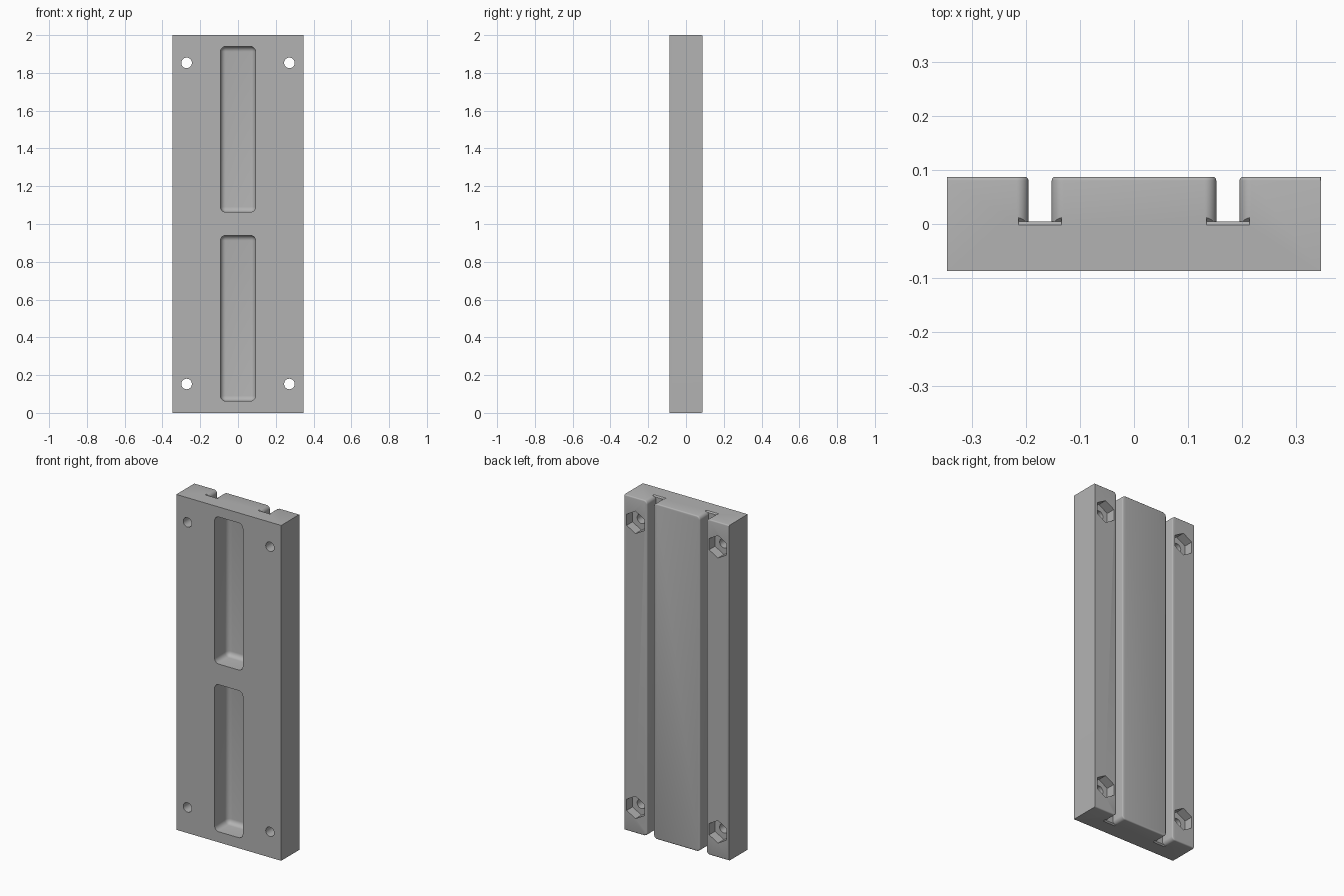
import bpy, bmesh, math
from mathutils import Matrix, Vector

if "Cube" in bpy.data.objects:
    bpy.data.objects.remove(bpy.data.objects["Cube"])

W, FRONT, BACK, H = 0.346, -0.0875, 0.0875, 2.0
FLOOR = 0.005            # groove floor depth
FILLET = 0.007           # small rounding on the back edges
HOLE_X, HOLE_Z = 0.272, (0.153, 1.853)

grey = bpy.data.materials.new("plain grey")
grey.use_nodes = True
grey.diffuse_color = (0.45, 0.45, 0.45, 1)
grey.node_tree.nodes["Principled BSDF"].inputs["Base Color"].default_value = (0.45, 0.45, 0.45, 1)


def make_object(name, bm, helper=True):
    bmesh.ops.recalc_face_normals(bm, faces=bm.faces[:])
    mesh = bpy.data.meshes.new(name)
    bm.to_mesh(mesh)
    bm.free()
    mesh.materials.append(grey)
    obj = bpy.data.objects.new(name, mesh)
    bpy.context.scene.collection.objects.link(obj)
    obj.hide_render = helper
    return obj


def box(bm, x0, x1, y0, y1, z0, z1):
    size = Matrix.Diagonal((x1 - x0, y1 - y0, z1 - z0, 1))
    place = Matrix.Translation(((x0 + x1) / 2, (y0 + y1) / 2, (z0 + z1) / 2))
    return bmesh.ops.create_cube(bm, size=1, matrix=place @ size)["verts"]


def prism(bm, outline, y0, y1):
    """Extrude an x-z outline from y0 to y1."""
    face = bm.faces.new([bm.verts.new((x, y0, z)) for x, z in outline])
    new = bmesh.ops.extrude_face_region(bm, geom=[face])["geom"]
    verts = [v for v in new if isinstance(v, bmesh.types.BMVert)]
    bmesh.ops.translate(bm, verts=verts, vec=(0, y1 - y0, 0))


def ring(cx, cz, radius, sides, turn=0.0):
    angles = [turn + math.tau * i / sides for i in range(sides)]
    return [(cx + radius * math.cos(a), cz + radius * math.sin(a)) for a in angles]


def groove_outline(cx, half=0.0215, flare=0.022, steps=8):
    """Long slot whose two ends flare outwards with a round."""
    arc = [math.pi / 2 * i / steps for i in range(steps + 1)]
    quarter = [(half + flare * (1 - math.cos(a)), H - flare + flare * math.sin(a)) for a in arc]
    quarter.append((half + flare, H + 0.05))
    right = [(x, H - z) for x, z in reversed(quarter)] + quarter
    return [(cx + x, z) for x, z in right] + [(cx - x, z) for x, z in reversed(right)]


# Plate body
bm = bmesh.new()
box(bm, -W, W, FRONT, BACK, 0, H)
plate = make_object("mounting_plate", bm, helper=False)
cutters = []

# Grooves on the back, with a small chamfer where the floor meets each end
bm = bmesh.new()
for side in (-1, 1):
    prism(bm, groove_outline(side * 0.174), FLOOR, BACK + 0.1)
cutters.append(make_object("groove_cutter", bm))
bm = bmesh.new()
for side in (-1, 1):
    for z in (0, H):
        leg = FILLET * math.sqrt(2)
        m = (Matrix.Translation((side * 0.174, FLOOR, z)) @ Matrix.Rotation(math.pi / 4, 4, "X")
             @ Matrix.Diagonal((0.08, leg, leg, 1)))
        bmesh.ops.create_cube(bm, size=1, matrix=m)
cutters.append(make_object("groove_end_cutter", bm))

# Rounded pockets on the front
bm = bmesh.new()
for z0 in (0.063, 1.063):
    box(bm, -0.093, 0.093, FRONT - 0.1, 0.038, z0, z0 + 0.877)
bmesh.ops.bevel(bm, geom=bm.edges[:], offset=0.028, segments=6, profile=0.5, affect="EDGES")
cutters.append(make_object("pocket_cutter", bm))

# Nut sockets and bolt holes
for name, radius, sides, turn, start in (("nut_cutter", 0.067, 6, math.pi / 6, 0.032),
                                         ("hole_cutter", 0.028, 32, 0, -0.2)):
    bm = bmesh.new()
    for x in (-HOLE_X, HOLE_X):
        for z in HOLE_Z:
            prism(bm, ring(x, z, radius, sides, turn), start, BACK + 0.1)
    cutters.append(make_object(name, bm))

for cutter in cutters:
    mod = plate.modifiers.new(cutter.name, "BOOLEAN")
    mod.operation, mod.solver, mod.object = "DIFFERENCE", "EXACT", cutter

# Bake the cuts, then drop the cutters
bpy.context.view_layer.update()
cut_mesh = bpy.data.meshes.new_from_object(plate.evaluated_get(bpy.context.evaluated_depsgraph_get()))
plate.modifiers.clear()
plate.data = cut_mesh
for cutter in cutters:
    bpy.data.objects.remove(cutter)


# Round the back edges, apart from the outer sides and the nut sockets
def is_rounded(edge):
    if any(abs(v.co.y - BACK) > 1e-4 for v in edge.verts) or len(edge.link_faces) != 2:
        return False
    mid = (edge.verts[0].co + edge.verts[1].co) / 2
    near_nut = any((Vector((abs(mid.x), mid.z)) - Vector((HOLE_X, z))).length < 0.07 for z in HOLE_Z)
    return edge.calc_face_angle(0) > 0.5 and abs(mid.x) < W - 1e-3 and not near_nut


bm = bmesh.new()
bm.from_mesh(plate.data)
bmesh.ops.remove_doubles(bm, verts=bm.verts[:], dist=1e-5)
bmesh.ops.bevel(bm, geom=[e for e in bm.edges if is_rounded(e)], offset=FILLET, segments=3,
                profile=0.5, affect="EDGES")
bm.to_mesh(plate.data)
bm.free()

# Smooth shading on the rounds only
bpy.ops.object.select_all(action="DESELECT")
plate.select_set(True)
bpy.context.view_layer.objects.active = plate
bpy.ops.object.shade_smooth_by_angle(angle=math.radians(32))
